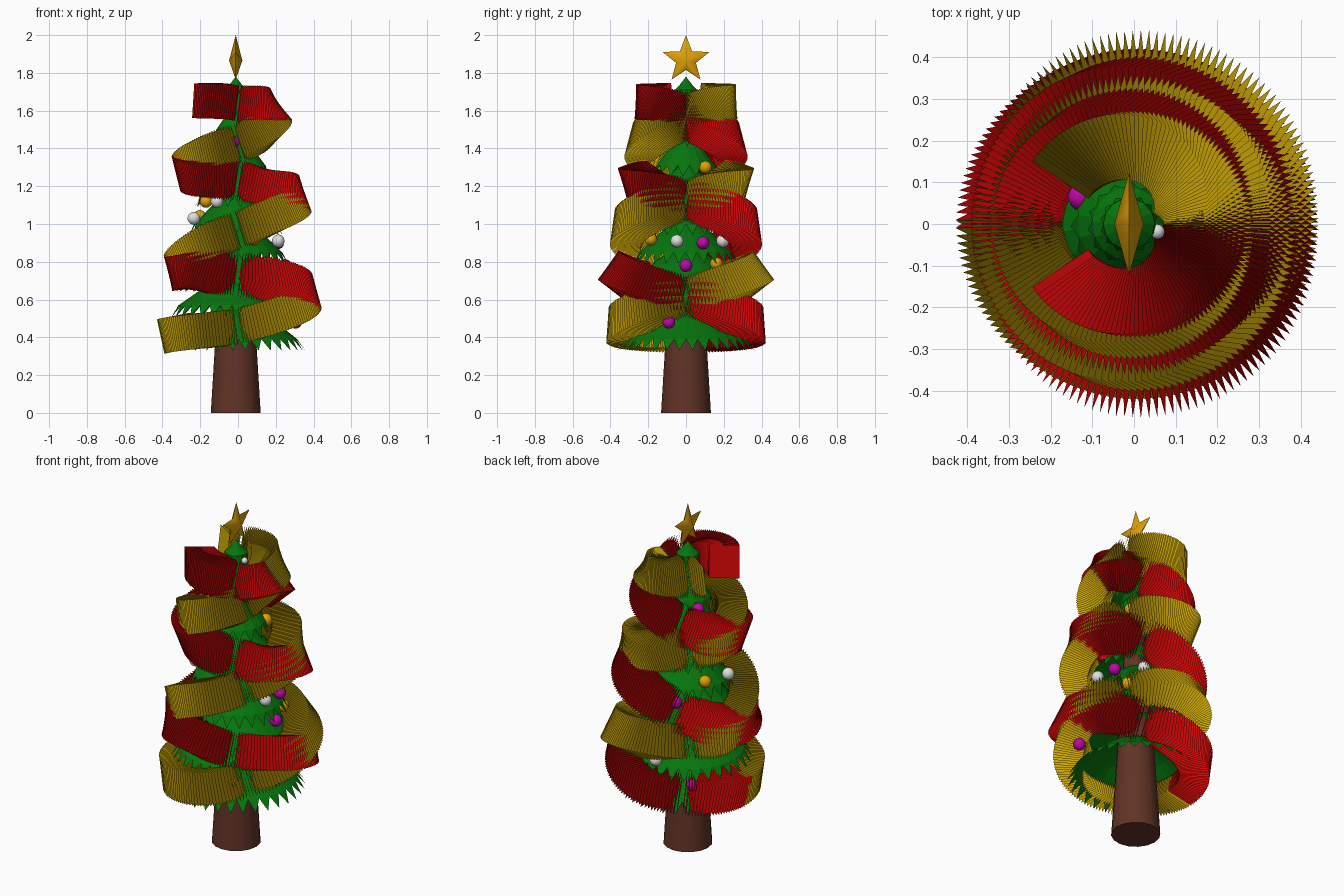
import bpy, bmesh, math
from mathutils import Vector

if "Cube" in bpy.data.objects:
    bpy.data.objects.remove(bpy.data.objects["Cube"])

CX = -0.012   # tree axis


def mat(name, rgb):
    m = bpy.data.materials.new(name)
    m.diffuse_color = (*rgb, 1)
    m.use_nodes = True
    m.node_tree.nodes["Principled BSDF"].inputs["Base Color"].default_value = m.diffuse_color
    return m


GREEN = mat("pine green", (0.002, 0.18, 0.004))
BROWN = mat("bark brown", (0.12, 0.033, 0.019))
RED = mat("ribbon red", (0.65, 0.002, 0.002))
GOLD = mat("ribbon gold", (0.60, 0.38, 0.002))
STAR = mat("star gold", (0.74, 0.36, 0.002))
WHITE = mat("bauble white", (0.75, 0.75, 0.75))
PINK = mat("bauble magenta", (0.52, 0.002, 0.38))


def make(name, verts, faces, materials):
    me = bpy.data.meshes.new(name)
    me.from_pydata(verts, [], faces)
    me.update()
    ob = bpy.data.objects.new(name, me)
    bpy.context.collection.objects.link(ob)
    for m in materials:
        me.materials.append(m)
    return ob


def smooth(ob, deg=40):
    bpy.ops.object.select_all(action='DESELECT')
    ob.select_set(True)
    bpy.context.view_layer.objects.active = ob
    bpy.ops.object.shade_smooth_by_angle(angle=math.radians(deg))


# Trunk: tapered, runs up inside the foliage
def trunk():
    n, rings = 16, [(0.132, 0), (0.11, 0.36), (0.055, 1.25)]
    vs = [(CX + r * math.cos(2 * math.pi * i / n), r * math.sin(2 * math.pi * i / n), z)
          for r, z in rings for i in range(n)]
    fs = [(k * n + i, k * n + (i + 1) % n, (k + 1) * n + (i + 1) % n, (k + 1) * n + i)
          for k in range(len(rings) - 1) for i in range(n)]
    fs += [tuple(reversed(range(n))), tuple(range(2 * n, 3 * n))]
    smooth(make("trunk", vs, fs, [BROWN]))


# Foliage: stacked cones with a jagged, drooping hem (edge radius, edge z, top z)
TIERS = [(0.37, 0.36, 0.62), (0.345, 0.54, 0.76), (0.315, 0.67, 0.92), (0.28, 0.82, 1.06),
         (0.25, 0.97, 1.20), (0.215, 1.12, 1.34), (0.18, 1.28, 1.50), (0.14, 1.44, 1.64),
         (0.10, 1.58, 1.72), (0.07, 1.68, 1.78)]


def tier(k, R, z0, z1):
    n = max(14, int(R * 90))
    vs, fs = [(CX, 0, z1)], []
    for ring in range(3):
        for i in range(n):
            a = 2 * math.pi * (i + 0.5 * (ring == 2)) / n + k
            r, z = [(0.5 * R, z0 + 0.55 * (z1 - z0)), (0.88 * R, z0 + 0.03),
                    (R, z0 - 0.03)][ring]
            vs.append((CX + r * math.cos(a), r * math.sin(a), z))
    for i in range(n):
        j = (i + 1) % n
        fs += [(0, 1 + i, 1 + j), (1 + i, 1 + n + i, 1 + n + j, 1 + j),
               (1 + n + i, 1 + 2 * n + i, 1 + n + j)]
    make("foliage_tier_%d" % (k + 1), vs, fs, [GREEN])


# Ribbon: row of thin radial cards standing square to a path that winds up the
# tree; keys are quarter turns from the left (centre radius, centre z, lean)
KEYS = [(0.33, 0.42, -12), (0.335, 0.46, 4), (0.34, 0.62, 15), (0.345, 0.735, 36),
        (0.29, 0.765, -16), (0.31, 0.97, 8), (0.28, 1.13, 20), (0.255, 1.23, -18),
        (0.25, 1.29, -14), (0.225, 1.43, 14), (0.165, 1.565, 42), (0.185, 1.64, 4),
        (0.215, 1.655, 0)]


def key(t):
    k = min(int(t), len(KEYS) - 2)
    f = t - k
    p = [KEYS[max(0, min(len(KEYS) - 1, k + d))] for d in (-1, 0, 1, 2)]
    return [0.5 * (2 * b + (c - a) * f + (2 * a - 5 * b + 4 * c - d) * f * f
                   + (3 * b - a - 3 * c + d) * f ** 3) for a, b, c, d in zip(*p)]


def ribbon(name, material, side):
    depth, height, per_quarter = 0.162, 0.186, 37
    vs, n = [], int(11.65 * per_quarter)
    for i in range(n):
        t = i / per_quarter
        r, z, lean = key(t)
        climb = (key(t + 0.05)[1] - key(max(0, t - 0.05))[1]) / 0.1
        back = 0.8 * math.atan(max(0.15, climb / (r * math.pi / 2)))
        ang, lean = math.pi * (1 + t / 2), math.radians(lean)
        c, s = math.cos(ang), math.sin(ang)
        for u, v in ((-1, -1), (1, -1), (1, 1), (-1, 1)):
            u, v = u * depth / 2, v * height / 2
            rr = r + u * math.cos(lean) - v * math.sin(lean)
            up = u * math.sin(lean) + v * math.cos(lean)
            tt = -up * math.sin(back)
            vs.append((rr * c - tt * s, side * (rr * s + tt * c), z + up * math.cos(back)))
    fs = [(4 * i, 4 * i + 1, 4 * i + 2, 4 * i + 3) for i in range(n)]
    make(name, vs, fs, [material])


# Baubles: (angle, distance from axis, height, colour 0 white 1 magenta 2 gold)
BAUBLES = [(-63, .21, .92, 2), (-12, .23, .91, 0), (22, .24, .90, 1), (62, .22, .91, 0),
           (0, .26, .78, 1), (40, .25, .79, 2), (-16, .33, .48, 1), (-15, .07, 1.68, 0),
           (40, .16, 1.30, 2), (218, .2, 1.12, 2), (240, .2, 1.12, 0), (195, .23, 1.03, 0),
           (150, .22, 1.04, 2), (150, .13, 1.43, 1), (265, .15, 1.43, 1), (110, .24, .93, 1),
           (180, .27, .70, 2), (90, .3, .60, 0), (300, .32, .50, 2), (130, .31, .48, 1)]


def baubles():
    bm = bmesh.new()
    for a, r, z, colour in BAUBLES:
        a = math.radians(a)
        before = set(bm.faces)
        res = bmesh.ops.create_uvsphere(bm, u_segments=14, v_segments=10,
                                        radius=0.034 if z < 1.5 else 0.018)
        bmesh.ops.translate(bm, verts=res["verts"],
                            vec=Vector((CX + r * math.cos(a), r * math.sin(a), z)))
        for f in set(bm.faces) - before:
            f.material_index = colour
    ob = make("baubles", [], [], [WHITE, PINK, STAR])
    bm.to_mesh(ob.data)
    bm.free()
    smooth(ob, 60)


# Star: five-point star facing the sides
def star():
    vs = [(CX - 0.035, 0, 1.865), (CX + 0.035, 0, 1.865)]
    for i in range(10):
        a, r = math.pi * i / 5, 0.055 if i % 2 else 0.13
        vs.append((CX, r * math.sin(a), 1.87 + r * math.cos(a)))
    fs = []
    for i in range(10):
        a, b = 2 + i, 2 + (i + 1) % 10
        fs += [(0, a, b), (1, b, a)]
    smooth(make("star", vs, fs, [STAR]), 85)


trunk()
for k, t in enumerate(TIERS):
    tier(k, *t)
ribbon("gold_ribbon", GOLD, 1)
ribbon("red_ribbon", RED, -1)
baubles()
star()
